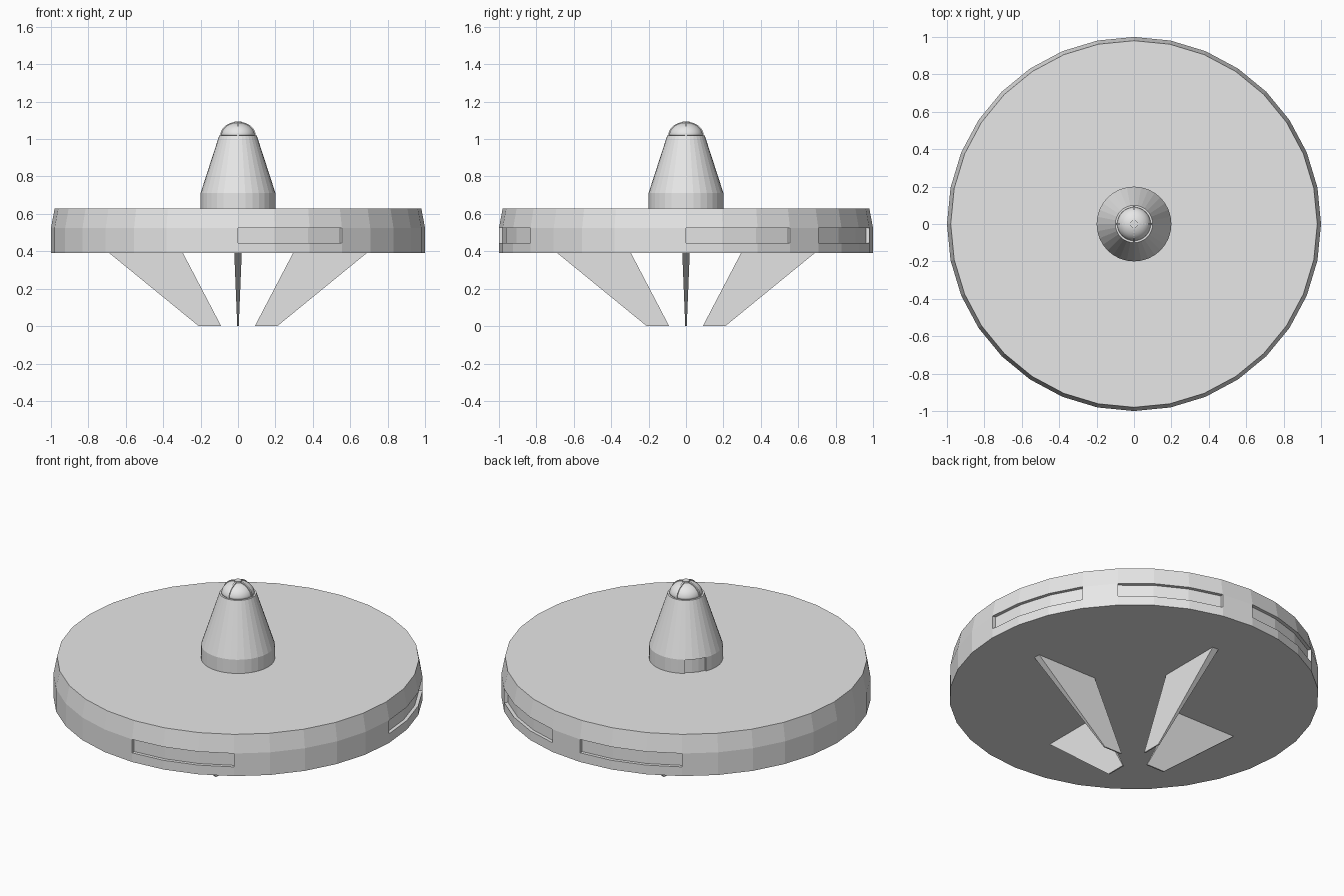
import bpy, bmesh, math
from mathutils import Matrix

if "Cube" in bpy.data.objects:
    bpy.data.objects.remove(bpy.data.objects["Cube"])

N = 32
grey = bpy.data.materials.new("light_grey")
grey.diffuse_color = (0.8, 0.8, 0.8, 1)
grey.use_nodes = True
grey.node_tree.nodes["Principled BSDF"].inputs["Base Color"].default_value = grey.diffuse_color


def finish(name, bm, smooth=False):
    bmesh.ops.recalc_face_normals(bm, faces=bm.faces)
    me = bpy.data.meshes.new(name)
    bm.to_mesh(me)
    bm.free()
    me.materials.append(grey)
    for p in me.polygons:
        p.use_smooth = smooth
    ob = bpy.data.objects.new(name, me)
    bpy.context.collection.objects.link(ob)
    return ob


def lathe(name, profile, recesses=(), band=0, depth=0.02, bottom=True, smooth=False):
    """Turned body; recesses are (first, last) segment spans sunk into one band."""
    bm = bmesh.new()

    def vert(r, z, i):
        a = 2 * math.pi * i / N
        return bm.verts.new((r * math.cos(a), r * math.sin(a), z))

    rings = [[vert(r, z, i) for i in range(N)] for r, z in profile]
    sunk = {i % N for a, b in recesses for i in range(a, b)}
    for k in range(len(rings) - 1):
        lo, hi = rings[k], rings[k + 1]
        for i in range(N):
            if not (k == band and i in sunk):
                j = (i + 1) % N
                bm.faces.new((lo[i], lo[j], hi[j], hi[i]))
    bm.faces.new(rings[-1])
    if bottom:
        bm.faces.new(rings[0][::-1])
    for a, b in recesses:
        (r0, z0), (r1, z1) = profile[band], profile[band + 1]
        span = range(a, b + 1)
        ol = [rings[band][i % N] for i in span]
        oh = [rings[band + 1][i % N] for i in span]
        il = [vert(r0 - depth, z0, i) for i in span]
        ih = [vert(r1 - depth, z1, i) for i in span]
        for p, q in ((ol, il), (il, ih), (ih, oh)):
            for s in range(b - a):
                bm.faces.new((p[s], p[s + 1], q[s + 1], q[s]))
        for e in (0, -1):
            bm.faces.new((ol[e], oh[e], ih[e], il[e]))
    return finish(name, bm, smooth)


def plate(name, pts, turn):
    """Upright plate from (distance, height, half thickness) points."""
    bm = bmesh.new()
    a = [bm.verts.new((u, -h, z)) for u, z, h in pts]
    b = [bm.verts.new((u, h, z)) for u, z, h in pts]
    bm.faces.new(a)
    bm.faces.new(b[::-1])
    n = len(pts)
    for i in range(n):
        j = (i + 1) % n
        bm.faces.new((a[i], a[j], b[j], b[i]))
    bm.transform(Matrix.Rotation(turn, 4, 'Z'))
    return finish(name, bm)


# main disc with four sunken window slots in the rim
lathe("disc_hull", [(1, 0.39), (1, 0.445), (1, 0.525), (0.98, 0.63)],
      recesses=[(24, 27), (0, 3), (4, 7), (8, 11)], band=1, depth=0.02)

# central tower with a sunken doorway in its base
lathe("tower", [(0.2, 0.62), (0.2, 0.712), (0.1, 1.02)],
      recesses=[(11, 14)], band=0, depth=0.01, bottom=False)

# dome on the tower
steps = [math.radians(d) for d in range(0, 81, 10)]
lathe("dome", [(0.09 * math.cos(t), 1.018 + 0.07 * math.sin(t)) for t in steps],
      smooth=True)

# crossed ribs and a small cap over the dome
arc = [math.radians(d) for d in range(0, 181, 12)]
for k in range(2):
    plate(f"dome_rib_{k + 1}",
          [(0.095 * math.cos(t), 1.018 + 0.075 * math.sin(t), 0.005) for t in arc],
          k * math.pi / 2)
lathe("dome_cap", [(0.02, 1.08), (0.02, 1.095)])

# four tapered landing fins
for k in range(4):
    plate(f"landing_fin_{k + 1}",
          [(0.69, 0.392, 0.02), (0.295, 0.392, 0.02), (0.09, 0, 0.004), (0.21, 0, 0.004)],
          k * math.pi / 2)
